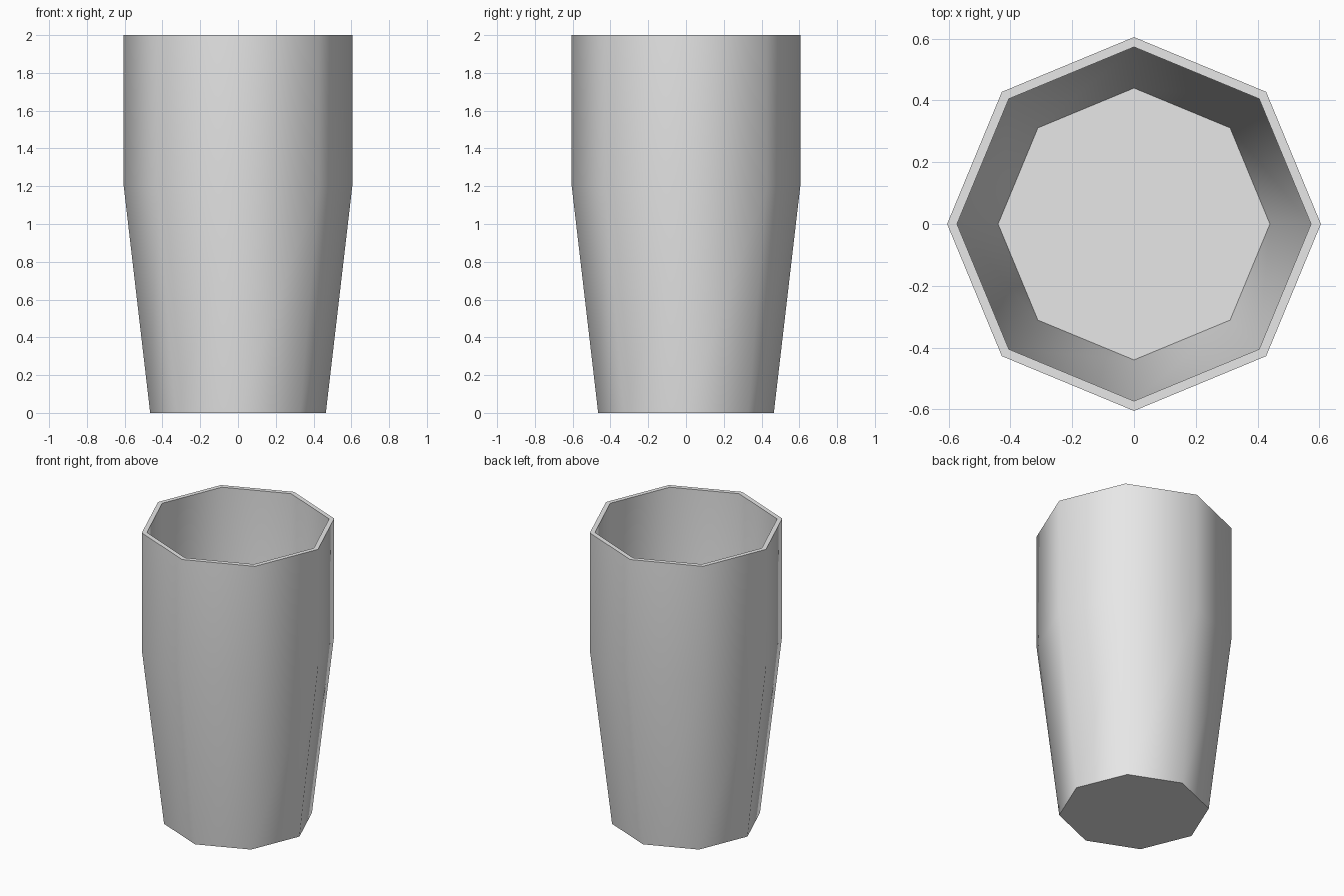
import bpy
import bmesh
from math import cos, sin, pi, radians

cube = bpy.data.objects.get("Cube")
if cube:
    bpy.data.objects.remove(cube, do_unlink=True)

SIDES = 8

# Plain grey material
grey = bpy.data.materials.new("plain_grey")
grey.use_nodes = True
colour = (0.8, 0.8, 0.8, 1.0)
grey.diffuse_color = colour
grey.node_tree.nodes["Principled BSDF"].inputs["Base Color"].default_value = colour

# Cup profile (radius, height): outer base, shoulder, rim, then down the inside
profile = [(0.465, 0.0), (0.605, 1.2), (0.605, 2.0),
           (0.573, 2.0), (0.573, 1.2), (0.44, 0.05)]


def add_ring(bm, radius, height):
    angles = [2 * pi * i / SIDES for i in range(SIDES)]
    return [bm.verts.new((radius * cos(a), radius * sin(a), height)) for a in angles]


# Tumbler: rings joined by quads, closed by an underside and an inner floor
bm = bmesh.new()
rings = [add_ring(bm, r, z) for r, z in profile]
for low, high in zip(rings, rings[1:]):
    for i in range(SIDES):
        j = (i + 1) % SIDES
        bm.faces.new((low[i], low[j], high[j], high[i]))
bm.faces.new(rings[0][::-1])
bm.faces.new(rings[-1])
bmesh.ops.recalc_face_normals(bm, faces=bm.faces)

mesh = bpy.data.meshes.new("tumbler")
bm.to_mesh(mesh)
bm.free()
mesh.materials.append(grey)
tumbler = bpy.data.objects.new("tumbler", mesh)
bpy.context.collection.objects.link(tumbler)

# Smooth walls, sharp rim and base
bpy.ops.object.select_all(action="DESELECT")
tumbler.select_set(True)
bpy.context.view_layer.objects.active = tumbler
bpy.ops.object.shade_smooth_by_angle(angle=radians(60))
